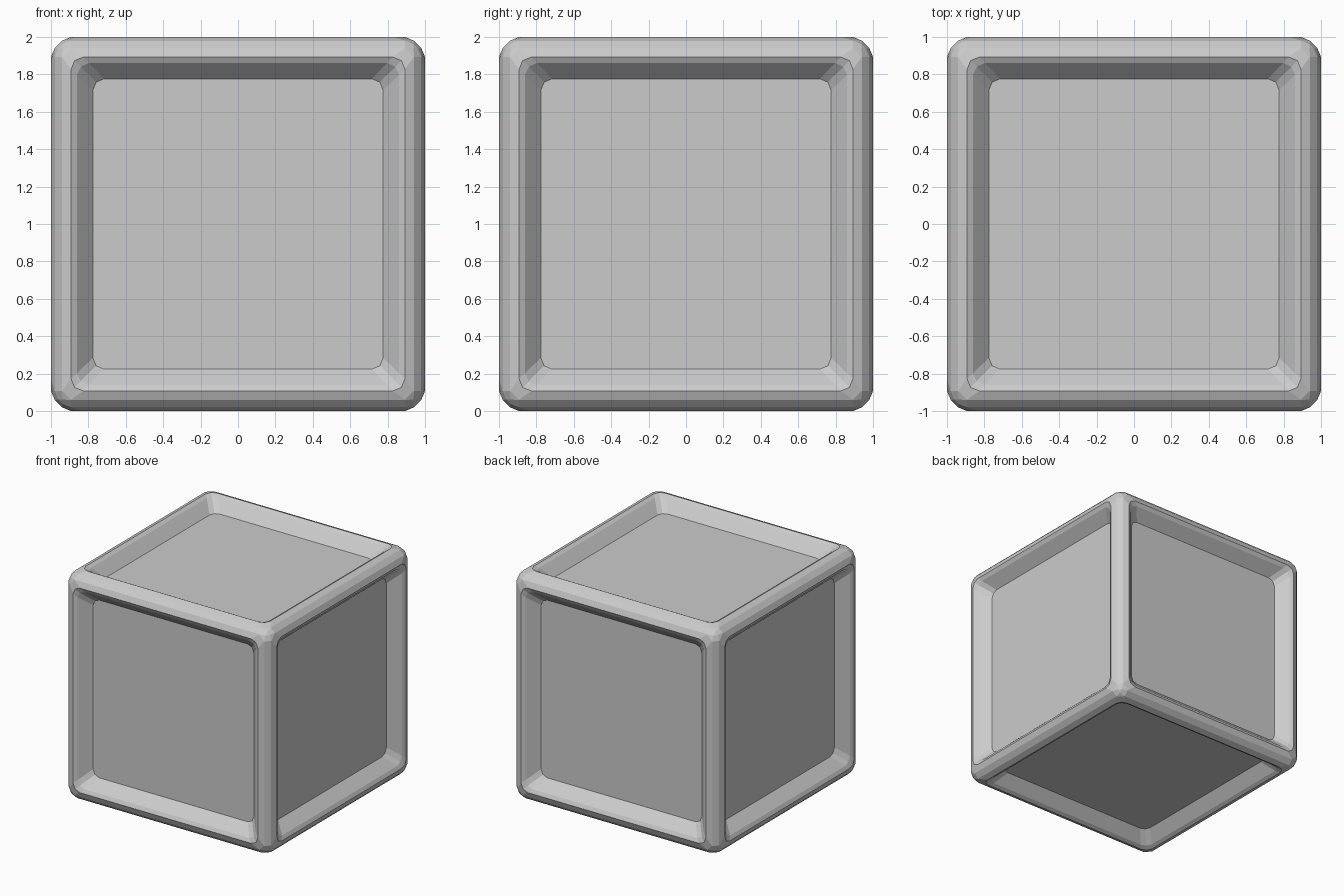
import bpy, bmesh

old = bpy.data.objects.get("Cube")
if old:
    bpy.data.objects.remove(old, do_unlink=True)

# Single light grey for the whole model
grey = bpy.data.materials.new("light_grey")
grey.use_nodes = True
color = (0.6, 0.6, 0.6, 1)
grey.diffuse_color = color
grey.node_tree.nodes["Principled BSDF"].inputs["Base Color"].default_value = color

EDGE = 0.107     # width of the rounded outer edges
bm = bmesh.new()
bmesh.ops.create_cube(bm, size=2)

# Faceted rounding of the outer frame
bmesh.ops.bevel(bm, geom=bm.edges[:], offset=EDGE, offset_type='OFFSET',
                segments=3, profile=0.42, affect='EDGES')
sides = sorted(bm.faces, key=lambda f: f.calc_area())[-6:]

# Each side drops in two slopes to a sunken panel
for thickness, depth in ((0.037, 0.02), (0.08, 0.09)):
    for side in sides:
        bmesh.ops.inset_region(bm, faces=[side], thickness=thickness,
                               use_even_offset=True)
        bmesh.ops.translate(bm, verts=side.verts[:],
                            vec=-side.normal.normalized() * depth)

# Round the corners of the recesses
bm.normal_update()
panel_corners = {v for side in sides for v in side.verts}
corner_edges = set()
for v in panel_corners:
    lower = next(e for e in v.link_edges
                 if e.other_vert(v) not in panel_corners)
    middle = lower.other_vert(v)
    direction = (middle.co - v.co).normalized()
    upper = max((e for e in middle.link_edges if e is not lower),
                key=lambda e: (e.other_vert(middle).co - middle.co).normalized().dot(direction))
    corner_edges.update((lower, upper))
bmesh.ops.bevel(bm, geom=list(corner_edges), offset=0.05, offset_type='OFFSET',
                segments=2, profile=0.5, affect='EDGES', clamp_overlap=True)
bmesh.ops.recalc_face_normals(bm, faces=bm.faces[:])
bmesh.ops.translate(bm, verts=bm.verts[:], vec=(0, 0, 1))

mesh = bpy.data.meshes.new("framed_cube")
bm.to_mesh(mesh)
bm.free()
mesh.materials.append(grey)
cube = bpy.data.objects.new("framed_cube", mesh)
bpy.context.collection.objects.link(cube)
